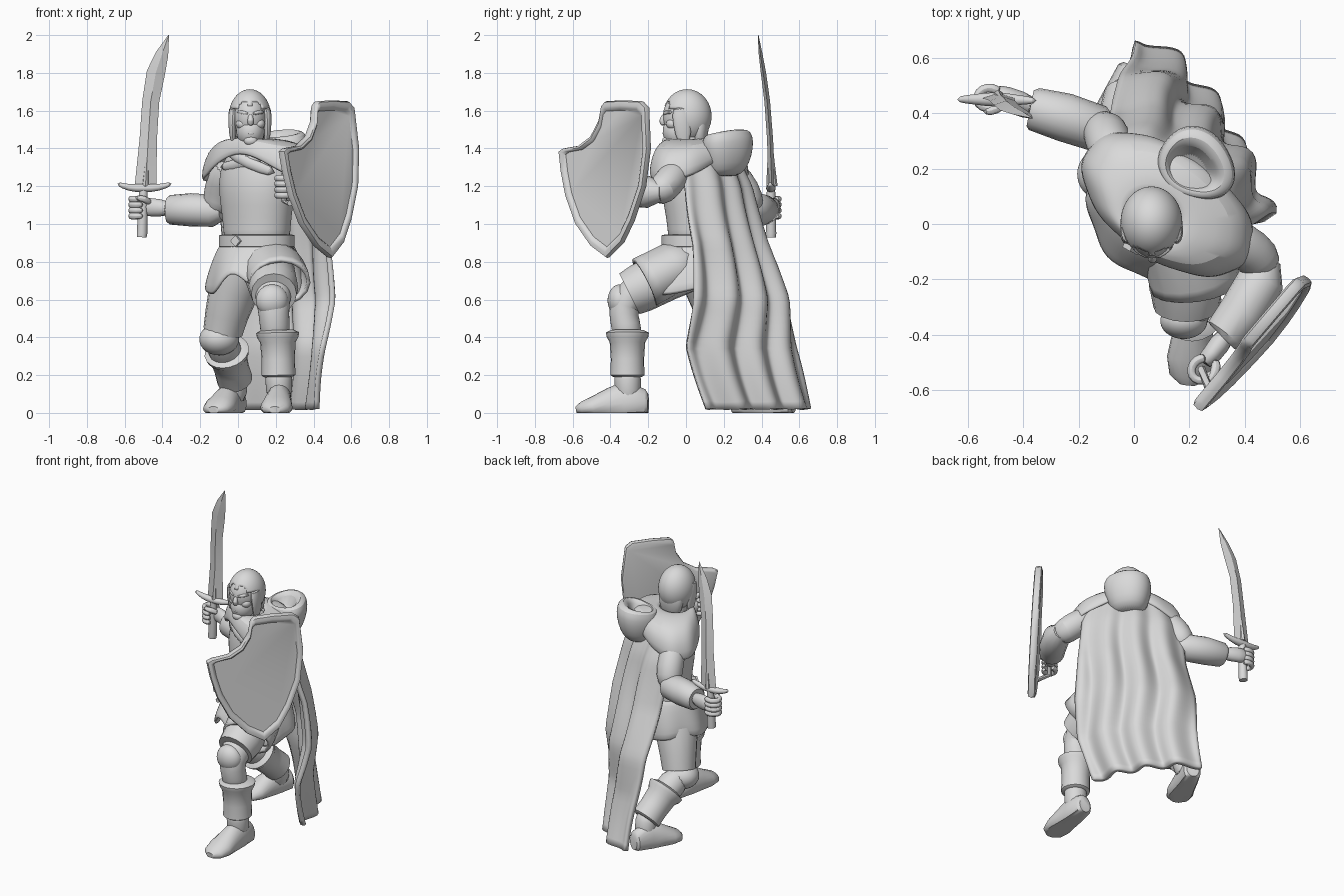
import bpy, bmesh, math
from mathutils import Vector, Matrix

if "Cube" in bpy.data.objects:
    bpy.data.objects.remove(bpy.data.objects["Cube"], do_unlink=True)

GREY = bpy.data.materials.new("plain_grey")
GREY.use_nodes = True
GREY.diffuse_color = (0.7, 0.7, 0.7, 1)
GREY.node_tree.nodes["Principled BSDF"].inputs["Base Color"].default_value = (0.7, 0.7, 0.7, 1)
TWIST = math.radians(-35)          # the body turns away from the head's direction
pi, sin, cos = math.pi, math.sin, math.cos


def finish(name, bm, sub=0, thick=0, angle=40):
    bmesh.ops.recalc_face_normals(bm, faces=bm.faces)
    me = bpy.data.meshes.new(name)
    bm.to_mesh(me)
    bm.free()
    ob = bpy.data.objects.new(name, me)
    bpy.context.collection.objects.link(ob)
    me.materials.append(GREY)
    bpy.ops.object.select_all(action='DESELECT')
    ob.select_set(True)
    bpy.context.view_layer.objects.active = ob
    bpy.ops.object.shade_smooth_by_angle(angle=math.radians(angle))
    if thick:
        m = ob.modifiers.new("thickness", 'SOLIDIFY')
        m.thickness, m.offset = thick, 0
    if sub:
        m = ob.modifiers.new("smooth", 'SUBSURF')
        m.levels = m.render_levels = sub
    return ob


def skin(name, rings, cap=True, closed=True, floor=False, **kw):
    """Bridge successive rings of points."""
    bm = bmesh.new()
    if floor:
        rings = [[Vector((p[0], p[1], max(p[2], 0))) for p in r] for r in rings]
    vs = [[bm.verts.new(p) for p in r] for r in rings]
    n = len(vs[0])
    for a, b in zip(vs, vs[1:]):
        for i in range(n if closed else n - 1):
            j = (i + 1) % n
            bm.faces.new((a[i], a[j], b[j], b[i]))
    if cap:
        bm.faces.new(vs[0])
        bm.faces.new(vs[-1])
    return finish(name, bm, **kw)


def tube(name, pts, radii, sides=16, **kw):
    """Sweep ellipses (side, up) along a path."""
    pts = [Vector(p) for p in pts]
    whole = (pts[-1] - pts[0]).normalized()
    ref = Vector((0, 0, 1)) if abs(whole.z) < 0.8 else Vector((0, 1, 0))
    rings = []
    for i, p in enumerate(pts):
        t = (pts[min(i + 1, len(pts) - 1)] - pts[max(i - 1, 0)]).normalized()
        s = t.cross(ref).normalized()
        u = s.cross(t)
        r = radii[i] if isinstance(radii, (list, tuple)) else radii
        a, b = r if isinstance(r, tuple) else (r, r)
        rings.append([p + s * a * cos(2 * pi * k / sides) + u * b * sin(2 * pi * k / sides)
                      for k in range(sides)])
    return skin(name, rings, **kw)


def loft(name, sections, rot=TWIST, sides=40, warp=None, **kw):
    """Stack ellipses (x, y, z, rx, ry); warp(angle, t) gives radius factor and z shift."""
    rings = []
    for i, (x, y, z, rx, ry) in enumerate(sections):
        ring = []
        for k in range(sides):
            a = 2 * pi * k / sides
            f, dz = warp(a, i / (len(sections) - 1)) if warp else (1, 0)
            p = Matrix.Rotation(rot, 3, 'Z') @ Vector((rx * f * cos(a), ry * f * sin(a), 0))
            ring.append(p + Vector((x, y, z + dz)))
        rings.append(ring)
    return skin(name, rings, **kw)


def ball(name, loc, size, rz=0, keep=None, **kw):
    bm = bmesh.new()
    bmesh.ops.create_uvsphere(bm, u_segments=48, v_segments=32, radius=1)
    if keep:
        bad = [f for f in bm.faces if not keep(f.calc_center_median())]
        bmesh.ops.delete(bm, geom=bad, context='FACES')
    bm.transform(Matrix.Translation(loc) @ Matrix.Rotation(rz, 4, 'Z') @ Matrix.Diagonal((*size, 1)))
    return finish(name, bm, **kw)


def bump(a, at, width):
    return math.exp(-((a - at * pi) / width) ** 2)


# Torso, belt and skirt
loft("torso", [(.1, .07, .85, .19, .16), (.1, .07, .97, .185, .15), (.1, .06, 1.1, .205, .165),
               (.1, .06, 1.22, .22, .175), (.1, .06, 1.33, .2, .15), (.08, .03, 1.42, .1, .09)], sub=1)
loft("belt", [(.1, .06, z, .2 + d, .17 + d) for z, d in ((.875, -.01), (.88, .01), (.94, .01), (.945, -.01))])
tube("buckle", [(.0, -.07, .91), (-.015, -.098, .91)], [(.035, .035), (.03, .03)], sides=4)


def hem(a, t):
    return 1 + .04 * t * cos(7 * a), t * t * (.1 * bump(a, 1.5, .3) - .02 * cos(3 * a))


loft("skirt", [(.1, .07, .9, .19, .16), (.1, .06, .82, .225, .2), (.1, .05, .73, .255, .225),
               (.1, .04, .64, .275, .24)], warp=hem, cap=False, thick=.025, sub=1)
tube("left_skirt_panel", [(.15, .04, .82), (.19, -.08, .765), (.215, -.18, .71), (.22, -.22, .69)],
     [(.15, .11), (.155, .125), (.155, .13), (.155, .13)], cap=False, thick=.02)
# Crossed collar bands
for n, end in (("collar_band_right", (.2, -.13, 1.27)), ("collar_band_left", (-.1, .06, 1.3))):
    sx = -.06 if end[0] > 0 else .17
    tube(n, [(sx, .0 if sx < 0 else -.1, 1.39), (.05, -.11, 1.32), end], [(.02, .03)] * 3, sub=1)


# Shoulder mantle, cape and fallen hood
def mantle_hem(a, t):
    back = bump(a, .5, .75)
    return 1 + .015 * t * cos(9 * a) - .12 * t * back, t * t * (.15 * bump(a, 1.5, .7) + .13 * back)


loft("mantle", [(.07, .02, 1.44, .1, .09), (.08, .04, 1.435, .16, .12), (.115, .065, 1.405, .27, .165),
                (.125, .075, 1.33, .33, .19), (.125, .075, 1.22, .35, .2)], cap=False, thick=.025, sub=1,
     warp=mantle_hem)
rows = [(1.42, .22, .02, .0, .16), (1.34, .36, -.03, -.1, .25), (1.2, .41, .0, -.1, .33), (.9, .47, .03, -.06, .42),
        (.6, .49, .03, -.02, .55), (.35, .45, .0, .0, .59), (.02, .41, .1, .03, .67)]


def cape_row(z):
    for a, b in zip(rows, rows[1:]):
        if z >= b[0] - 1e-6:
            f = (a[0] - z) / (a[0] - b[0])
            return [p + (q - p) * f for p, q in zip(a[1:], b[1:])]


cape = []
for i in range(36):
    t = i / 35
    z = 1.42 - 1.4 * t
    lx, ly, rx, ry = cape_row(z)
    out = Vector((ry - ly, lx - rx, 0)).normalized()
    line = []
    for k in range(57):
        u = k / 56
        wave = cos(2 * pi * (3.5 * u + .1 * sin(7 * z) + .1))
        d = (.12 - .03 * t) * sin(pi * u) ** .6 + .03 * min(1, .25 + 1.6 * t) * wave
        line.append(Vector((lx + (rx - lx) * u, ly + (ry - ly) * u, z)) + out * (d - .015))
    cape.append(line)
skin("cape", cape, cap=False, closed=False, thick=.03, angle=80)
loft("hood", [(.21, .2, 1.25, .075, .06), (.215, .21, 1.28, .11, .1), (.22, .215, 1.36, .14, .125),
              (.225, .215, 1.43, .15, .13), (.225, .215, 1.475, .138, .118), (.22, .21, 1.485, .112, .09),
              (.215, .205, 1.46, .085, .065), (.21, .2, 1.38, .07, .05)], sub=1,
     warp=lambda a, t: (1 + .05 * cos(3 * a), .03 * t * sin(a)))
loft("hood_collar", [(.075, .03, 1.36, .13, .13), (.085, .04, 1.41, .135, .13), (.08, .035, 1.45, .12, .11),
                     (.075, .03, 1.43, .085, .085)], cap=False, sub=1)

# Head
tube("neck", [(.07, .03, 1.36), (.065, .0, 1.5)], .07)
ball("skull", (.063, -.01, 1.57), (.09, .112, .125))
ball("jaw", (.066, -.04, 1.49), (.074, .083, .085))
ball("chin", (.068, -.1, 1.44), (.036, .026, .026))
tube("nose", [(.066, -.11, 1.585), (.067, -.132, 1.545), (.067, -.115, 1.522)], [.011, .018, .016], sub=1)
tube("mouth", [(.04, -.108, 1.475), (.067, -.122, 1.483), (.095, -.108, 1.475)], [.006, .01, .006], sides=8, sub=1)
for side, s in (("right", -1), ("left", 1)):
    tube(side + "_brow", [(.066 + s * .008, -.118, 1.58), (.066 + s * .04, -.106, 1.593),
                          (.066 + s * .072, -.075, 1.592)], .012, sides=8, sub=1)
    ball(side + "_cheek", (.066 + s * .042, -.07, 1.53), (.034, .035, .03))
    tube(side + "_side_lock", [(.063 + s * .085, -.03, 1.63), (.063 + s * .097, -.02, 1.53),
                               (.063 + s * .088, -.01, 1.42)], [(.03, .05), (.02, .05), (.015, .035)], sub=1)


def hairline(c):
    return c.y > -.3 or c.z > .32 + .28 * sin(pi * min(1, abs(c.x) / .6))


ball("hair", (.063, .006, 1.57), (.104, .122, .136), thick=.015, keep=hairline)
tube("hair_nape", [(.063, .06, 1.6), (.063, .075, 1.5), (.066, .07, 1.4)], [(.095, .06), (.09, .05), (.07, .035)], sub=1)

# Arms
tube("right_upper_arm", [(-.05, .2, 1.32), (-.09, .28, 1.23), (-.1, .335, 1.13), (-.13, .34, 1.06)],
     [.07, .085, .085, .07], sub=1)
tube("right_sleeve", [(-.08, .32, 1.07), (-.13, .345, 1.07), (-.25, .385, 1.075), (-.36, .415, 1.075),
                      (-.375, .418, 1.075)], [.05, .085, .088, .078, .066])
tube("left_upper_arm", [(.3, -.02, 1.3), (.38, -.07, 1.25), (.455, -.12, 1.18), (.465, -.18, 1.16)],
     [.07, .085, .085, .07], sub=1)
tube("left_sleeve", [(.48, -.13, 1.17), (.46, -.2, 1.17), (.39, -.32, 1.18), (.33, -.4, 1.19), (.32, -.41, 1.19)],
     [.05, .085, .085, .078, .06])


def fist(side, wrist, c, turn):
    """Palm, four curled fingers and a thumb around an upright bar at c."""
    c = Vector(c)
    spin = Matrix.Rotation(turn, 3, 'Z')
    tube(side + "_wrist", [wrist, c + spin @ Vector((.06, 0, 0)), c + spin @ Vector((.02, .01, 0))],
         [.045, (.035, .05), (.035, .05)], sub=1)
    for k in range(4):
        arc = [c + spin @ Vector((.046 * cos(a), .04 * sin(a), .042 - .03 * k))
               for a in (.3, 1.1, 1.9, 2.7, 3.5, 4.3, 5.1)]
        tube(side + "_finger", arc, [.019] * 6 + [.014], sides=8, sub=1)
    tube(side + "_thumb", [c + spin @ Vector(p) for p in ((.06, -.02, .02), (.02, -.05, .045), (-.03, -.045, .05))],
         [.02, .02, .015], sides=8, sub=1)


fist("right", (-.35, .415, 1.08), (-.525, .455, 1.09), .2)
fist("left", (.34, -.39, 1.19), (.245, -.525, 1.2), math.radians(55))

# Sword
tube("sword_grip", [(-.51, .45, .93), (-.508, .45, .95), (-.5, .45, 1.19)], [.026, .028, .022])
tube("sword_guard", [(-.64, .45, 1.215), (-.58, .45, 1.19), (-.5, .45, 1.19), (-.42, .448, 1.19), (-.35, .445, 1.215)],
     [.012, .018, (.03, .025), .018, .012], sub=1)
tube("sword_blade", [(-.49, .455, 1.19), (-.475, .445, 1.45), (-.462, .43, 1.65), (-.435, .41, 1.8),
                     (-.402, .395, 1.9), (-.367, .382, 2.0)],
     [(.058, .018), (.046, .016), (.045, .015), (.049, .014), (.034, .01), (.002, .002)], sides=4, angle=20)
tube("sword_ridge", [(-.49, .455, 1.2), (-.478, .446, 1.42)], [(.02, .03), (.004, .012)], sides=8)

# Shield
outline = [(.425, 1.65), (.5, 1.655), (.585, 1.65), (.61, 1.62), (.625, 1.4), (.61, 1.2), (.565, 1.02), (.52, .9),
           (.455, .82), (.385, .88), (.31, 1.0), (.26, 1.15), (.235, 1.28), (.222, 1.385), (.24, 1.4),
           (.31, 1.415), (.365, 1.465), (.4, 1.55), (.41, 1.63)]
face_out = Vector((.78, -.62, 0))


def shield_ring(scale, depth):
    ring = []
    for x, z in outline:
        x, z = .44 + (x - .44) * scale, 1.26 + (z - 1.26) * scale
        ring.append(Vector((x, -.665 + (x - .22) * 1.17, z)) + face_out * (depth + .015 + (1.3 - z) * .06))
    return ring


skin("shield", [shield_ring(*r) for r in ((.94, -.03), (.99, -.022), (1, 0), (.985, .016), (.93, .02),
                                          (.89, .014), (.865, .002))], angle=50)
tube("shield_handle", [(.275, -.61, 1.28), (.245, -.525, 1.27), (.245, -.525, 1.12), (.275, -.61, 1.11)], .015, sides=8)

# Left leg, stepping forward
tube("left_breeches", [(.13, .05, .78), (.17, -.1, .73), (.19, -.24, .66), (.19, -.3, .63)], [.125, .135, .13, .12])
tube("left_thigh", [(.17, -.1, .73), (.19, -.27, .64), (.185, -.34, .57), (.195, -.32, .47), (.2, -.3, .36)],
     [.1, .105, .085, .08, .08], sub=1)
ball("left_knee_pad", (.18, -.35, .595), (.085, .065, .085))
# Right leg, trailing behind
tube("right_breeches", [(.04, .09, .8), (-.02, .13, .66), (-.06, .17, .52), (-.08, .19, .43)], [.14, .135, .115, .105])
ball("right_knee_pad", (-.1, .18, .39), (.105, .1, .085))
tube("right_shin", [(-.1, .18, .41), (-.06, .32, .31), (-.02, .46, .18)], [.095, .09, .07], sub=1)


def boot(side, top, ankle, heel, toe, r):
    """Flared shaft, ankle and a flat-soled foot."""
    top, ankle, heel, toe = map(Vector, (top, ankle, heel, toe))
    tube(side + "_boot_shaft", [top.lerp(ankle, f) for f in (-.06, 0, .1, .22, .6, .96, 1)],
         [r * .85, r * 1.14, r * 1.1, r * .94, r * .88, r * .9, r * .75], sides=20)
    tube(side + "_boot_ankle", [top.lerp(ankle, .8), ankle, ankle.lerp(heel.lerp(toe, .27), .75)],
         [.075, .07, .075], sub=1)
    prof = [(0, .04, .05, .05), (.04, .055, .05, .075), (.32, .066, .05, .12), (.55, .075, .045, .085),
            (.75, .085, .03, .06), (.92, .07, .02, .04), (1, .03, .015, .02)]
    tube(side + "_foot", [heel.lerp(toe, f) + Vector((0, 0, h)) for f, _, h, _ in prof],
         [(w, up) for _, w, _, up in prof], sides=20, floor=True)


boot("left", (.21, -.31, .425), (.215, -.31, .19), (.23, -.2, 0), (.195, -.58, 0), .1)
boot("right", (-.06, .3, .325), (-.015, .46, .17), (.0, .57, 0), (-.13, .25, 0), .105)
